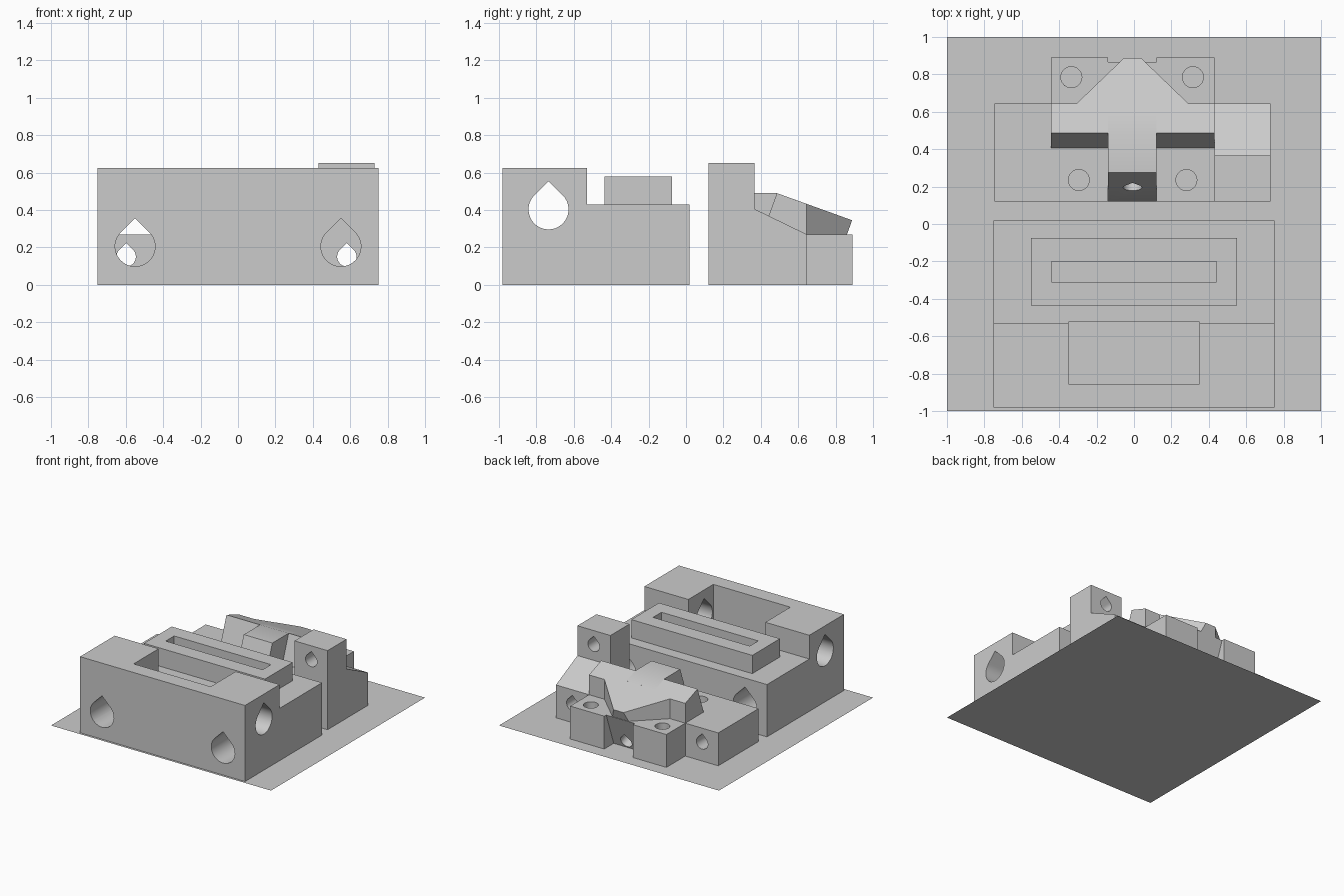
import bpy, bmesh, math
from mathutils import Matrix

if "Cube" in bpy.data.objects:
    bpy.data.objects.remove(bpy.data.objects["Cube"])

grey = bpy.data.materials.new("plain_grey")
grey.diffuse_color = (0.6, 0.6, 0.6, 1)
grey.use_nodes = True
grey.node_tree.nodes["Principled BSDF"].inputs["Base Color"].default_value = grey.diffuse_color
TILT = math.atan(0.362)


def prism(name, profile, axis, a, b):
    """Extrude a 2D profile from a to b along an axis: x uses (y,z), y uses (x,z), z uses (x,y)."""
    place = {'x': lambda p, t: (t, p[0], p[1]),
             'y': lambda p, t: (p[0], t, p[1]),
             'z': lambda p, t: (p[0], p[1], t)}[axis]
    bm = bmesh.new()
    ends = [[bm.verts.new(place(p, t)) for p in profile] for t in (a, b)]
    n = len(profile)
    bm.faces.new(ends[0])
    bm.faces.new(ends[1])
    for i in range(n):
        j = (i + 1) % n
        bm.faces.new((ends[0][i], ends[0][j], ends[1][j], ends[1][i]))
    bmesh.ops.recalc_face_normals(bm, faces=bm.faces)
    mesh = bpy.data.meshes.new(name)
    bm.to_mesh(mesh)
    bm.free()
    mesh.materials.append(grey)
    ob = bpy.data.objects.new(name, mesh)
    bpy.context.collection.objects.link(ob)
    return ob


def box(name, x0, x1, y0, y1, z0, z1):
    return prism(name, [(x0, y0), (x1, y0), (x1, y1), (x0, y1)], 'z', z0, z1)


def circle(cx, cy, r, n=32):
    return [(cx + r * math.cos(2 * math.pi * i / n), cy + r * math.sin(2 * math.pi * i / n))
            for i in range(n)]


def teardrop(cx, cy, r, n=28):
    """Circle with a pointed 90 degree roof."""
    pts = [(cx, cy + r * math.sqrt(2))]
    for i in range(n + 1):
        a = math.radians(135 + 270 * i / n)
        pts.append((cx + r * math.cos(a), cy + r * math.sin(a)))
    return pts


def combine(target, tool, op='DIFFERENCE'):
    mod = target.modifiers.new(op.lower(), 'BOOLEAN')
    mod.operation, mod.solver, mod.object = op, 'EXACT', tool
    bpy.context.view_layer.objects.active = target
    bpy.ops.object.modifier_apply(modifier=mod.name)
    bpy.data.objects.remove(tool)


def finish(ob):
    bpy.ops.object.select_all(action='DESELECT')
    ob.select_set(True)
    bpy.context.view_layer.objects.active = ob
    bpy.ops.object.shade_smooth_by_angle(angle=math.radians(30))


# Thin base sheet
mesh = bpy.data.meshes.new("base_sheet")
mesh.from_pydata([(-1, -1, 0), (1, -1, 0), (1, 1, 0), (-1, 1, 0)], [], [(0, 1, 2, 3)])
mesh.materials.append(grey)
bpy.context.collection.objects.link(bpy.data.objects.new("base_sheet", mesh))

# Front block: stepped body with a raised bar
block = prism("front_block", [(-.98, 0), (.02, 0), (.02, .43), (-.53, .43), (-.53, .625), (-.98, .625)],
              'x', -.75, .75)
combine(block, box("raised_bar", -.55, .55, -.435, -.075, .3, .58), 'UNION')
# Slot in the bar, pocket in the step, long rod holes and cross hole
combine(block, box("slot_cutter", -.44, .44, -.31, -.2, .2, .7))
combine(block, box("pocket_cutter", -.35, .35, -.855, -.523, .2, .7))
for x in (-.55, .55):
    combine(block, prism("rod_cutter", teardrop(x, .205, .107), 'y', -1.1, .1))
combine(block, prism("cross_cutter", teardrop(-.735, .403, .107), 'x', -.9, .9))
finish(block)

# Rear bracket: low T-shaped body
CX = -.008
bracket = prism("rear_bracket", [(-.745, .12), (.73, .12), (.73, .645), (.43, .645), (.43, .89),
                                 (-.445, .89), (-.445, .645), (-.745, .645)], 'z', 0, .27)
# Tilted recesses in front and back, perpendicular to the sloping top
combine(bracket, prism("front_recess", [(0, 0), (.098, 0), (.2066, .3), (0, .3)], 'x', -.14, .12))
combine(bracket, prism("back_recess", [(.767, 0), (.95, 0), (.95, .3), (.876, .3)], 'x', -.14, .12))
# Side post with a sloping buttress
combine(bracket, prism("side_post", [(.12, .1), (.12, .65), (.367, .65), (.367, .405), (.645, .27), (.645, .1)],
                       'x', .43, .73), 'UNION')
# Sloping roof with its rear corners cut to a point
roof = prism("sloping_roof", [(.406, .27), (.486, .49), (.888, .345), (.861, .27)], 'x', -.445, .43)
for s in (-1, 1):
    pts = [(.298, .645), (.6, .645), (.6, 1), (.04, 1), (.04, .893)]
    combine(roof, prism("corner_cutter", [(CX + s * x, y) for x, y in pts], 'z', 0, 1))
combine(bracket, roof, 'UNION')
# Raised centre block leading into the roof
combine(bracket, prism("centre_block", [(.1954, .27), (.275, .49), (.486, .49), (.6, .449), (.6, .27)],
                       'x', -.14, .12), 'UNION')
# Small rod holes and the post hole
for x, z in ((CX - .59, .15), (CX + .59, .15), (CX + .59, .53)):
    combine(bracket, prism("small_cutter", teardrop(x, z, .052), 'y', 0, .75))
# Vertical bolt holes
for x, y in ((-.335, .785), (.315, .785), (-.295, .235), (.28, .235)):
    combine(bracket, prism("bolt_cutter", circle(x, y, .056), 'z', .02, .34))
# Tilted hole through the centre
tilted = prism("tilted_cutter", teardrop(CX, 0, .05), 'y', -.5, .5)
tilted.data.transform(Matrix.Translation((0, .49, .163)) @ Matrix.Rotation(-TILT, 4, 'X'))
combine(bracket, tilted)
finish(bracket)
